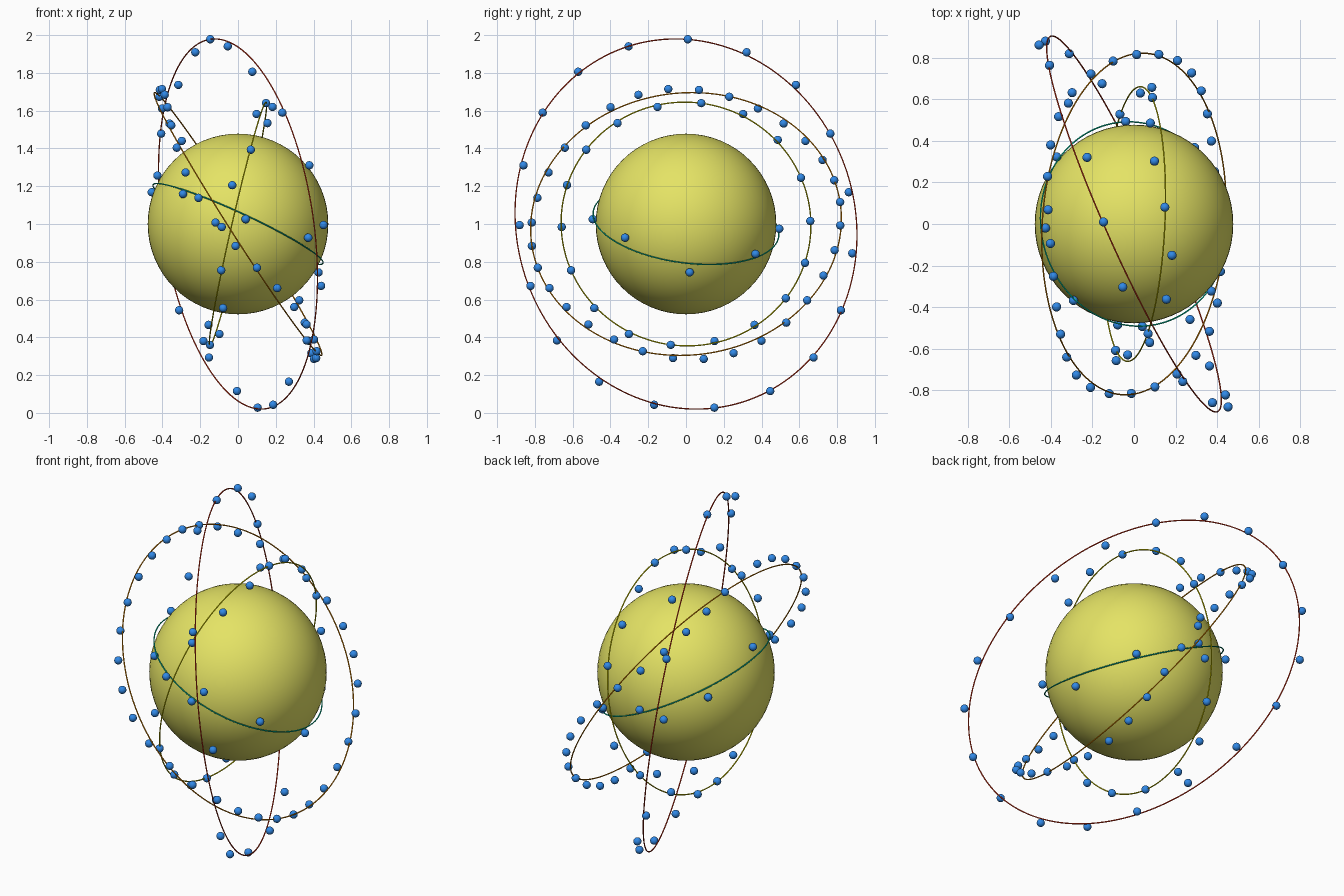
import bpy
from math import cos, sin, tau, radians
from mathutils import Vector

cube = bpy.data.objects.get("Cube")
if cube:
    bpy.data.objects.remove(cube, do_unlink=True)

CENTRE = Vector((0, 0, 1))
WOBBLE = 0.055          # how far the beads swing off their ring's plane
BEAD_RADIUS = 0.022
WIRE_RADIUS = 0.0035


def material(name, rgb):
    mat = bpy.data.materials.new(name)
    mat.use_nodes = True
    colour = (*rgb, 1)
    mat.diffuse_color = colour
    mat.node_tree.nodes["Principled BSDF"].inputs["Base Color"].default_value = colour
    return mat


def finish(obj, name, mat):
    obj.name = name
    obj.data.name = name
    obj.data.materials.append(mat)
    obj.data.shade_smooth()
    return obj


yellow = material("yellow", (0.78, 0.77, 0.13))
blue = material("blue", (0.03, 0.25, 0.80))

# Central ball
bpy.ops.mesh.primitive_uv_sphere_add(segments=64, ring_count=32, radius=0.478, location=CENTRE)
finish(bpy.context.object, "nucleus", yellow)

# One bead mesh shared by every bead
bpy.ops.mesh.primitive_uv_sphere_add(segments=20, ring_count=12, radius=BEAD_RADIUS)
template = finish(bpy.context.object, "bead", blue)
bead_mesh = template.data
bpy.data.objects.remove(template)


def shell(name, rgb, normal, radius, count, start, crest):
    """A thin wire ring and its beads, which ride a three-wave wobble around it."""
    n = Vector(normal).normalized()
    bpy.ops.mesh.primitive_torus_add(
        major_segments=160, minor_segments=8, major_radius=radius,
        minor_radius=WIRE_RADIUS, location=CENTRE,
        rotation=n.to_track_quat("Z", "Y").to_euler())
    finish(bpy.context.object, name + "_ring", material(name + " wire", rgb))

    # In-plane axes, the first one lying closest to y
    u = Vector((0, 1, 0))
    u = (u - n * u.dot(n)).normalized()
    v = n.cross(u)
    for i in range(count):
        a = radians(start) + tau * i / count
        swing = WOBBLE * cos(3 * (a - radians(crest)))
        bead = bpy.data.objects.new(f"{name}_bead_{i + 1}", bead_mesh)
        bead.location = CENTRE + radius * (cos(a) * u + sin(a) * v) + swing * n
        bpy.context.collection.objects.link(bead)


# Shells from the inside out
shell("teal", (0.0, 0.70, 0.42), (0.415, 0.12, 0.90), 0.4955, 8, -87, 100)
shell("yellow", (0.80, 0.75, 0.0), (0.972, -0.047, -0.224), 0.662, 18, 83, 114)
shell("orange", (0.80, 0.26, 0.0), (0.841, -0.06, 0.535), 0.824, 32, 85.1, 105)
shell("red", (0.80, 0.04, 0.01), (0.905, 0.403, 0.136), 0.989, 19, 89.5, 61)
